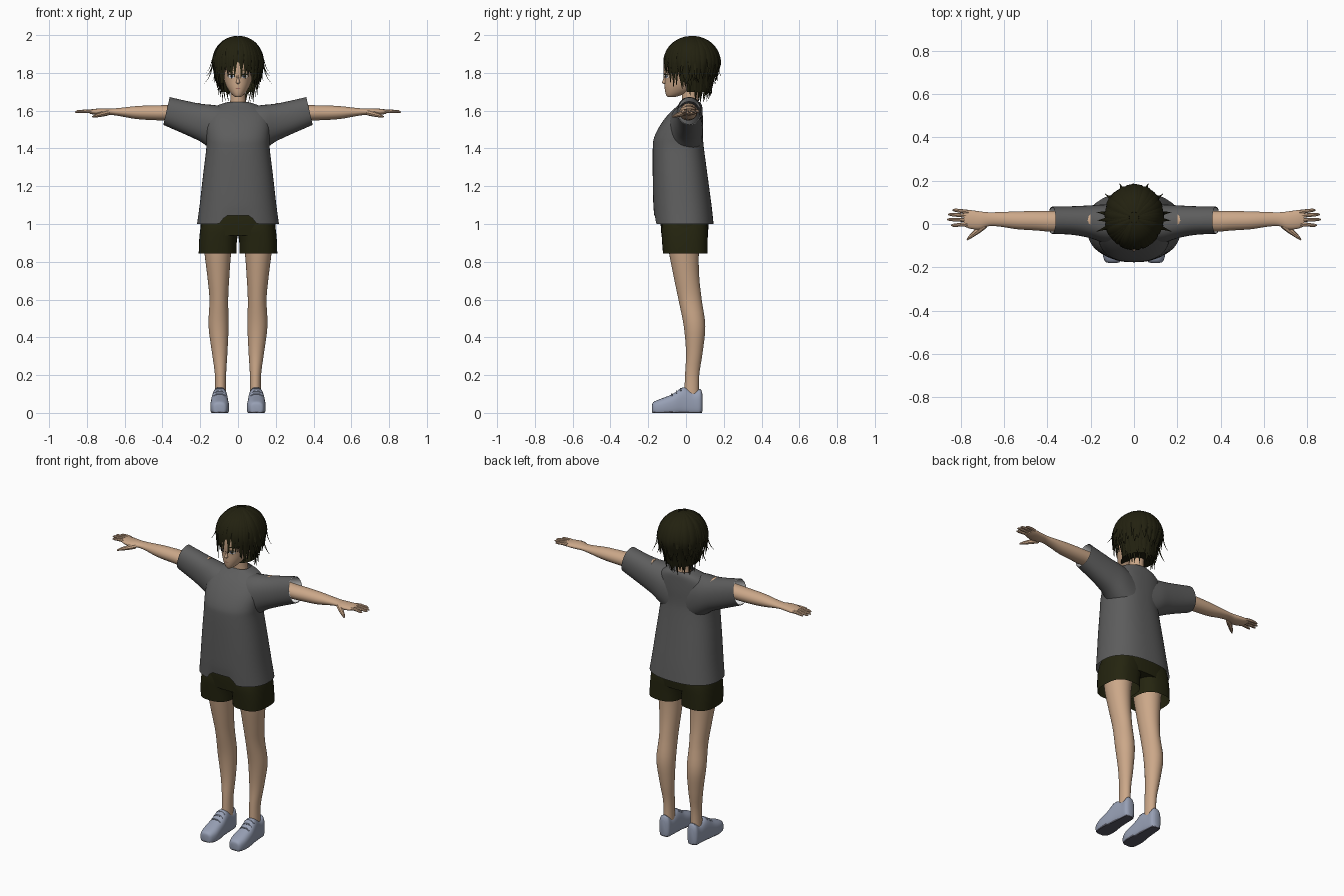
import bpy, bmesh, math, random
from mathutils import Vector
from mathutils.bvhtree import BVHTree

random.seed(4)
if "Cube" in bpy.data.objects:
    bpy.data.objects.remove(bpy.data.objects["Cube"])


def material(name, r, g, b):
    m = bpy.data.materials.new(name)
    m.use_nodes = True
    m.diffuse_color = (r, g, b, 1)
    node = m.node_tree.nodes["Principled BSDF"]
    node.inputs["Base Color"].default_value = (r, g, b, 1)
    node.inputs["Roughness"].default_value = 0.8
    return m


SKIN = material("skin", 0.6, 0.39, 0.25)
GREY = material("shirt grey", 0.11, 0.11, 0.11)
HAIR = material("dark olive hair", 0.016, 0.015, 0.005)
SHORTS = material("dark olive cloth", 0.018, 0.018, 0.005)
SHOE = material("shoe blue grey", 0.31, 0.35, 0.46)
SOLE = material("sole grey", 0.1, 0.1, 0.13)
WHITE = material("white", 0.85, 0.85, 0.85)
IRIS = material("iris blue grey", 0.1, 0.12, 0.18)
LIP = material("lip", 0.36, 0.16, 0.12)

made = []


def finish(name, bm, mats, mirror=False):
    bmesh.ops.recalc_face_normals(bm, faces=bm.faces)
    me = bpy.data.meshes.new(name)
    bm.to_mesh(me)
    bm.free()
    ob = bpy.data.objects.new(name, me)
    bpy.context.collection.objects.link(ob)
    for m in mats:
        me.materials.append(m)
    if mirror:
        ob.modifiers.new("Mirror", "MIRROR")
    made.append(ob)
    return ob


def refine(rows, k=4):
    """Catmull-Rom interpolation of a list of number rows."""
    out = []
    for i in range(len(rows) - 1):
        p = [rows[max(i - 1, 0)], rows[i], rows[i + 1], rows[min(i + 2, len(rows) - 1)]]
        for j in range(k):
            t = j / k
            out.append([0.5 * (2 * b + (c - a) * t + (2 * a - 5 * b + 4 * c - d) * t * t
                               + (3 * b - a - 3 * c + d) * t ** 3) for a, b, c, d in zip(*p)])
    return out + [list(rows[-1])]


def loft(rows, axis="z", n=32, p=2.0, caps=True, k=4):
    """Skin rings given as (position on axis, a min, a max, b min, b max)."""
    bm = bmesh.new()
    rings = []
    for t, a0, a1, b0, b1 in refine(rows, k):
        ring = []
        for i in range(n):
            w = 2 * math.pi * i / n
            c, s = math.cos(w), math.sin(w)
            a = (a0 + a1) / 2 + (a1 - a0) / 2 * math.copysign(abs(c) ** (2 / p), c)
            b = (b0 + b1) / 2 + (b1 - b0) / 2 * math.copysign(abs(s) ** (2 / p), s)
            ring.append(bm.verts.new({"x": (t, a, b), "y": (a, t, b), "z": (a, b, t)}[axis]))
        rings.append(ring)
    for r, q in zip(rings, rings[1:]):
        for i in range(n):
            bm.faces.new((r[i], r[(i + 1) % n], q[(i + 1) % n], q[i]))
    if caps:
        bm.faces.new(rings[0])
        bm.faces.new(rings[-1])
    return bm


def tube(bm, pts, side, widths, ratio=1.0, n=6):
    """Tapered strand through pts; ratio is thickness over width."""
    side = Vector(side)
    pts = [Vector(q) for q in pts]
    rings = []
    for i, q in enumerate(pts):
        tan = pts[min(i + 1, len(pts) - 1)] - pts[max(i - 1, 0)]
        nor = side.cross(tan).normalized()
        w = widths[i]
        rings.append([bm.verts.new(q + side * w * math.cos(2 * math.pi * j / n)
                                   + nor * w * ratio * math.sin(2 * math.pi * j / n)) for j in range(n)])
    for r, q in zip(rings, rings[1:]):
        for j in range(n):
            bm.faces.new((r[j], r[(j + 1) % n], q[(j + 1) % n], q[j]))
    bm.faces.new(rings[0])
    bm.faces.new(rings[-1])


# Legs
finish("legs", loft([(0.08, .063, .122, -.01, .068), (0.2, .063, .122, -.005, .07),
                     (0.32, .056, .138, 0, .088), (0.46, .05, .156, -.012, .102),
                     (0.6, .052, .151, -.04, .083), (0.72, .046, .162, -.065, .07),
                     (0.85, .036, .178, -.09, .068), (0.95, .02, .185, -.1, .08)]), [SKIN], True)

# Shoes with darker soles and laces
bm = loft([(-.18, .085, .112, .012, .04), (-.172, .062, .134, -.01, .058), (-.13, .047, .146, -.02, .076),
           (-.07, .05, .145, -.02, .1), (-.015, .055, .138, -.02, .135), (.04, .058, .132, -.02, .112),
           (.075, .062, .128, -.02, .127), (.087, .08, .113, .01, .1)], "y", p=2.6)
for v in bm.verts:
    v.co.z = max(v.co.z, 0)
bm.normal_update()
for f in bm.faces:
    f.material_index = int(f.calc_center_median().z < 0.006)
finish("shoes", bm, [SHOE, SOLE], True)
bm = bmesh.new()
for y, z in ((-.075, .1), (-.05, .114), (-.028, .128)):
    tube(bm, [(.068, y, z - .012), (.083, y, z), (.112, y, z), (.127, y, z - .012)], (0, 1, 0), [.004] * 4)
finish("shoe_laces", bm, [SHOE], True)

# Shorts
finish("shorts_hips", loft([(.94, -.2, .2, -.13, .115), (1.02, -.195, .195, -.135, .12),
                            (1.1, -.175, .175, -.13, .11)], p=2.6), [SHORTS])
finish("shorts_legs", loft([(.845, .008, .208, -.122, .115), (.91, .006, .206, -.127, .115),
                            (.97, -.005, .2, -.13, .115), (1.02, -.01, .19, -.125, .11)],
                           p=2.7, caps=False), [SHORTS], True)

# Shirt body, with a raised notch at the front of the hem
bm = loft([(1.0, -.217, .217, -.168, .146), (1.1, -.203, .203, -.173, .135), (1.25, -.186, .186, -.176, .115),
           (1.4, -.168, .168, -.176, .095), (1.46, -.168, .168, -.168, .09), (1.53, -.172, .172, -.132, .09),
           (1.59, -.16, .16, -.085, .088), (1.625, -.115, .115, -.045, .085),
           (1.645, -.058, .058, -.025, .075)], n=64, p=2.4, caps=False)
for v in bm.verts:
    if v.co.y < 0 and v.co.z < 1.09:
        lift = min(max((.1 - abs(v.co.x)) / .035, 0), 1) * .045
        v.co.z += lift * (1.1 - v.co.z) / .1
finish("shirt_body", bm, [GREY])

# Sleeves with slanted open ends and a pale inner lining
SLEEVE = [(.05, -.1, .085, 1.32, 1.62), (.13, -.09, .09, 1.385, 1.63), (.2, -.066, .086, 1.437, 1.637),
          (.28, -.05, .082, 1.48, 1.652), (.378, -.045, .08, 1.525, 1.672)]


def slant(bm):
    for v in bm.verts:
        v.co.x -= max(v.co.x - .2, 0) * (v.co.z - 1.6) * 1.3
    return bm


finish("shirt_sleeves", slant(loft(SLEEVE, "x", p=2.2, caps=False)), [GREY], True)
lining = [(x, a + .004, b - .004, c + .004, d - .004) for x, a, b, c, d in SLEEVE[-2:]]
finish("sleeve_lining", slant(loft(lining, "x", p=2.2, caps=False)), [WHITE], True)

# Arms and palms
finish("arms", loft([(.2, -.03, .06, 1.55, 1.64), (.36, -.036, .06, 1.548, 1.63),
                     (.45, -.03, .06, 1.55, 1.628), (.54, -.024, .058, 1.556, 1.624),
                     (.62, -.012, .055, 1.57, 1.615), (.67, -.01, .054, 1.577, 1.611),
                     (.71, -.025, .058, 1.575, 1.612), (.755, -.022, .064, 1.578, 1.61),
                     (.785, -.01, .064, 1.584, 1.606)], "x", n=24), [SKIN], True)

# Fingers and thumbs
bm = bmesh.new()
for y0, y1, tip in ((.055, .064, .838), (.037, .044, .858), (.018, .021, .862), (0, -.006, .845)):
    pts = [(.765, y0, 1.596), (.79, y0 * .6 + y1 * .4, 1.598), (tip - .012, y1, 1.595), (tip, y1, 1.592)]
    tube(bm, pts, (0, 1, 0), [.0105, .0095, .0075, .003], n=8)
tube(bm, [(.69, -.005, 1.59), (.72, -.03, 1.582), (.75, -.054, 1.574), (.77, -.072, 1.568)],
     (.64, .77, 0), [.016, .014, .01, .004], n=8)
finish("fingers", bm, [SKIN], True)

# Neck and head
finish("neck", loft([(1.58, -.06, .06, -.02, .08), (1.64, -.042, .042, -.02, .065),
                     (1.74, -.04, .04, -.025, .07)]), [SKIN])
head = finish("head", loft([(1.672, -.012, .012, -.097, -.06), (1.68, -.026, .026, -.104, -.03),
                            (1.7, -.044, .044, -.11, .02), (1.73, -.062, .062, -.113, .07),
                            (1.77, -.076, .076, -.113, .11), (1.82, -.086, .086, -.117, .135),
                            (1.88, -.09, .09, -.11, .14), (1.94, -.07, .07, -.07, .11),
                            (1.97, -.03, .03, -.02, .06)], p=2.1), [SKIN])
finish("nose", loft([(1.742, -.006, .006, -.117, -.1), (1.749, -.01, .01, -.127, -.1),
                     (1.765, -.007, .007, -.121, -.1), (1.785, -.004, .004, -.115, -.1)], n=16), [SKIN])

# Painted face details projected onto the head
surface = BVHTree.FromPolygons([v.co for v in head.data.vertices], [q.vertices for q in head.data.polygons])


def plates(name, mat, x, z, rx, rz, gap, bend=0.0):
    bm = bmesh.new()
    for s in ((1, -1) if x else (1,)):
        vs = []
        for i in range(20):
            w = 2 * math.pi * i / 20
            u = math.cos(w)
            px, pz = s * (x + rx * u), z + rz * math.sin(w) - bend * u * u
            hit = surface.ray_cast(Vector((px, -1, pz)), Vector((0, 1, 0)))[0]
            vs.append(bm.verts.new((px, hit.y - gap, pz)))
        bm.faces.new(vs)
    for f in bm.faces:
        f.normal_update()
        if f.normal.y > 0:
            f.normal_flip()
    finish(name, bm, [mat])


plates("eye_whites", WHITE, .034, 1.782, .017, .01, .002)
plates("irises", IRIS, .033, 1.782, .0085, .0098, .003)
plates("pupils", HAIR, .033, 1.782, .004, .005, .004)
plates("upper_lashes", HAIR, .034, 1.793, .02, .003, .0045, .005)
plates("eyebrows", HAIR, .036, 1.815, .021, .0025, .003, .004)
plates("mouth", LIP, 0, 1.717, .015, .0025, .002, -.001)

# Hair: an inner cap covered with tapered locks
CY, CZ, RX, RY, RZ = .03, 1.85, .13, .146, .144


def radius(z, shrink):
    if z > CZ:
        return math.sqrt(max(1 - ((z - CZ) / RZ) ** 2, 0))
    return 1 - shrink * (CZ - z) / .2


rows = []
for i in range(17):
    z = 1.70 + (CZ + RZ - 1.701) * math.sin(math.pi / 2 * i / 16)
    r = radius(z, .4) * .97
    rows.append((z, -RX * r, RX * r, CY - RY * r, CY + RY * r))
bm = loft(rows, k=1, n=48)
front = [f for f in bm.faces if f.calc_center_median().z < 1.84 and f.calc_center_median().y < 0]
bmesh.ops.delete(bm, geom=front, context="FACES")
finish("hair_cap", bm, [HAIR])


def lock(bm, a, end, width, shrink, flare, lift=1.0, sway=0.0):
    """One lock from the crown; a is the angle away from the front."""
    pts, widths, steps = [], [], 14
    top = CZ + RZ * .985
    for i in range(steps + 1):
        t = i / steps
        z = top - (top - end) * t ** 1.5
        r = radius(z, shrink) * lift + flare * t ** 7
        b = a + sway * t * t
        pts.append((RX * r * math.sin(b), CY - RY * r * math.cos(b), z))
        widths.append(width * (.35 + .65 * min(t * 3, 1)) * (1 - t ** 4) + .0008)
    tube(bm, pts, (math.cos(a), math.sin(a), 0), widths, .3, n=6)


bm = bmesh.new()
for layer in range(2):
    for i in range(44):
        a = -math.pi + 2 * math.pi * (i + layer / 2) / 44
        rnd, m = random.random(), abs(a)
        if m < .62:      # fringe
            end, shrink, flare = 1.765 + .045 * rnd, .0, .0
        elif m < 1.0:    # locks framing the face
            end, shrink, flare = 1.70 + .05 * rnd, .12, .03
        elif m < 1.8:    # sides
            end, shrink, flare = 1.70 + .07 * rnd, .28, .12 * rnd
        else:            # back and nape
            end, shrink, flare = 1.64 + .05 * rnd + .08 * layer, .5, .05 + .15 * rnd
        width = (.013 if m < 1 else .019) * (.8 + .5 * rnd)
        lock(bm, a, end, width, shrink, flare, .98 + .04 * layer, random.uniform(-.12, .12))
# Loose flicks at the sides and tails beside the neck
for s in (1, -1):
    for a, end, flare in ((1.25, 1.775, .42), (1.5, 1.80, .3), (1.7, 1.745, .4), (2.2, 1.76, .3), (2.7, 1.78, .2)):
        lock(bm, s * a, end, .011, .1, flare, 1.02)
    for a, end, shrink in ((1.5, 1.68, .42), (1.75, 1.655, .45), (2.05, 1.645, .45)):
        lock(bm, s * a, end, .014, shrink, .16)
finish("hair_locks", bm, [HAIR])

# Smooth shading with sharp edges kept
bpy.ops.object.select_all(action="DESELECT")
for ob in made:
    ob.select_set(True)
bpy.context.view_layer.objects.active = made[0]
bpy.ops.object.shade_smooth_by_angle(angle=math.radians(40))
